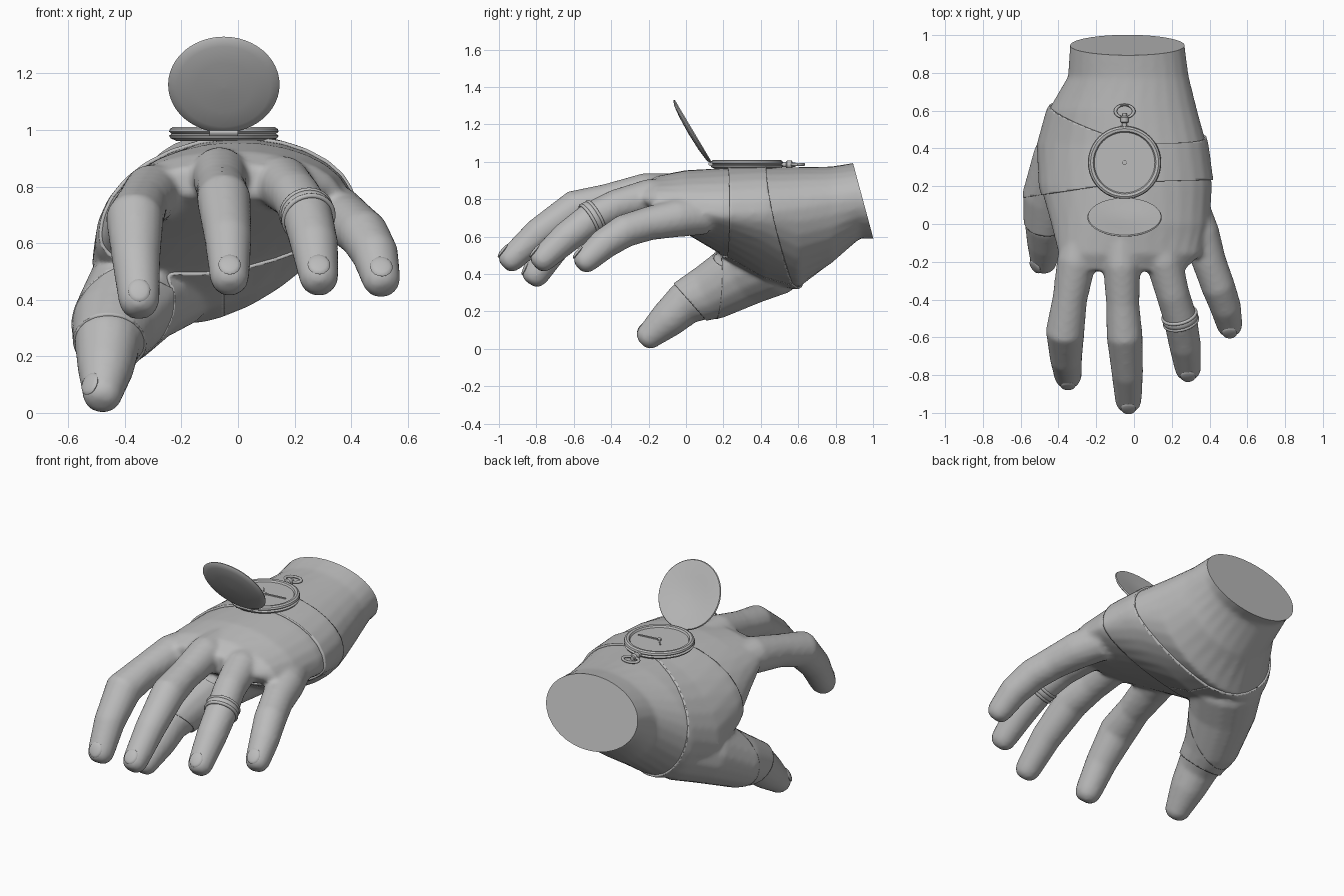
import bpy, bmesh, math
from mathutils import Vector, Matrix

if "Cube" in bpy.data.objects:
    bpy.data.objects.remove(bpy.data.objects["Cube"])

grey = bpy.data.materials.new("plain_grey")
grey.use_nodes = True
COLOUR = (0.5, 0.5, 0.5, 1)
grey.diffuse_color = COLOUR
grey.node_tree.nodes["Principled BSDF"].inputs["Base Color"].default_value = COLOUR


def make(name, bm, angle=40):
    """Turn a bmesh into a smooth-shaded object."""
    mesh = bpy.data.meshes.new(name)
    bm.to_mesh(mesh)
    bm.free()
    obj = bpy.data.objects.new(name, mesh)
    bpy.context.scene.collection.objects.link(obj)
    finish(mesh, angle)
    return obj


def finish(mesh, angle):
    mesh.materials.clear()
    mesh.materials.append(grey)
    for p in mesh.polygons:
        p.use_smooth = True
    mesh.set_sharp_from_angle(angle=math.radians(angle))


def loft(bm, rings, closed=False):
    """Skin a row of point rings; cap the ends unless closed."""
    rows = [[bm.verts.new(p) for p in ring] for ring in rings]
    n = len(rows[0])
    pairs = list(zip(rows, rows[1:])) + ([(rows[-1], rows[0])] if closed else [])
    for a, b in pairs:
        for i in range(n):
            j = (i + 1) % n
            bm.faces.new((a[i], a[j], b[j], b[i]))
    if not closed:
        bm.faces.new(rows[0][::-1])
        bm.faces.new(rows[-1])
    bmesh.ops.recalc_face_normals(bm, faces=bm.faces[:])


def frame(t):
    t = t.normalized()
    up = t.cross(Vector((1, 0, 0))).normalized()
    return up.cross(t), up


def circle(c, t, r, n=16):
    side, up = frame(t)
    return [c + r * (math.cos(a) * side + math.sin(a) * up)
            for a in (math.tau * i / n for i in range(n))]


def tube(bm, path):
    """Tapered tube with a blunt rounded tip."""
    pts = [Vector(p[:3]) for p in path]
    rad = [p[3] for p in path]
    rings = []
    for i, (c, r) in enumerate(zip(pts, rad)):
        t = pts[min(i + 1, len(pts) - 1)] - pts[max(i - 1, 0)]
        rings.append(circle(c, t, r))
    t.normalize()
    for a in (0.5, 0.95, 1.3):
        rings.append(circle(c + t * r * 0.95 * math.sin(a), t, r * math.cos(a) ** 0.7))
    loft(bm, rings)


def lathe(name, profile, matrix=Matrix(), n=48):
    """Spin an (r, z) profile about z."""
    bm = bmesh.new()
    rows = [[(max(r, 0.0005) * math.cos(a), max(r, 0.0005) * math.sin(a), z)
             for a in (math.tau * i / n for i in range(n))] for r, z in profile]
    loft(bm, rows)
    bm.transform(matrix)
    return make(name, bm, 30)


def torus(name, R, r, matrix, flat=1.0, n=32, m=10):
    bm = bmesh.new()
    rows = []
    for i in range(n):
        a = math.tau * i / n
        rows.append([((R + r * math.cos(b)) * math.cos(a), (R + r * math.cos(b)) * math.sin(a),
                      r * flat * math.sin(b)) for b in (math.tau * k / m for k in range(m))])
    loft(bm, rows, True)
    bm.transform(matrix)
    return make(name, bm)


def align(co, z_axis, y_hint):
    z = Vector(z_axis).normalized()
    x = Vector(y_hint).cross(z).normalized()
    m = Matrix((x, z.cross(x), z)).transposed().to_4x4()
    return Matrix.Translation(co) @ m


# Finger paths: x, y, z, radius from knuckle to tip
digits = {
    "index": [(-.25, 0, .78, .1), (-.305, -.2, .775, .104), (-.34, -.4, .735, .092),
              (-.365, -.57, .685, .103), (-.36, -.71, .54, .086), (-.35, -.8, .405, .074)],
    "middle": [(-.07, 0, .84, .1), (-.065, -.22, .84, .1), (-.06, -.42, .795, .088),
               (-.05, -.59, .755, .096), (-.035, -.79, .615, .084), (-.03, -.93, .485, .071)],
    "ring": [(.11, 0, .82, .1), (.16, -.2, .81, .098), (.205, -.37, .765, .089),
             (.245, -.5, .7, .09), (.27, -.64, .595, .085), (.285, -.76, .485, .071)],
    "little": [(.29, .1, .715, .105), (.35, -.05, .7, .103), (.398, -.2, .67, .091),
               (.445, -.33, .63, .09), (.485, -.44, .56, .083), (.505, -.53, .478, .07)],
    "thumb": [(-.2, .6, .56, .15), (-.27, .46, .48, .19), (-.36, .32, .415, .175),
              (-.44, .13, .305, .145), (-.462, -.01, .24, .116), (-.468, -.1, .155, .1),
              (-.478, -.19, .075, .074)],
}

# Palm and wrist sections: y, centre x, half width, centre z, rise, drop, slope
sections = [(1.15, -.035, .3, .8, .22, .21, 0), (.93, -.035, .305, .8, .2, .21, 0),
            (.78, -.03, .32, .76, .215, .3, .08), (.6, -.06, .395, .68, .29, .34, .24),
            (.42, -.06, .445, .63, .335, .24, .3), (.2, -.04, .455, .66, .305, .14, .17),
            (0, -.02, .42, .72, .235, .1, .06), (-.16, -.02, .38, .775, .15, .07, 0),
            (-.25, -.03, .29, .81, .065, .05, 0)]

bm = bmesh.new()
rings = []
for y, cx, w, cz, up, down, slope in sections:
    ring = []
    for i in range(28):
        a = math.tau * i / 28
        dx, s = w * math.cos(a), math.sin(a)
        lean = slope * dx * (0.75 - 0.35 * s)
        ring.append((cx + dx, y, cz + s * (up if s > 0 else down) + lean))
    rings.append(ring)
loft(bm, rings)
for path in digits.values():
    tube(bm, path)

# Fuse the hand into one skin, then cut the wrist flat
hand = make("hand", bm)
remesh = hand.modifiers.new("fuse", "REMESH")
remesh.mode = "VOXEL"
remesh.voxel_size = 0.014
soft = hand.modifiers.new("soften", "SMOOTH")
soft.factor, soft.iterations = 0.5, 5
bpy.context.view_layer.update()
fused = bpy.data.meshes.new_from_object(hand.evaluated_get(bpy.context.evaluated_depsgraph_get()))
hand.modifiers.clear()
bm = bmesh.new()
bm.from_mesh(fused)


def cut(bm, co, no):
    geom = bm.verts[:] + bm.edges[:] + bm.faces[:]
    return bmesh.ops.bisect_plane(bm, geom=geom, plane_co=co, plane_no=no, clear_outer=True)


res = cut(bm, (0, .945, .8), (0, 1, .27))
bmesh.ops.edgeloop_fill(bm, edges=[e for e in res["geom_cut"] if isinstance(e, bmesh.types.BMEdge)])
bm.to_mesh(fused)
bm.free()
hand.data = fused
finish(fused, 45)


# Leather pieces lifted off the skin
def wrap(name, lift, planes):
    bm = bmesh.new()
    bm.from_mesh(fused)
    bm.normal_update()
    for v, n in [(v, v.normal.copy()) for v in bm.verts]:
        v.co += n * lift
    for co, no in planes:
        cut(bm, co, no)
    obj = make(name, bm)
    solid = obj.modifiers.new("thickness", "SOLIDIFY")
    solid.thickness, solid.offset = 0.016, -1


seam = (-.05, .44, .97)
wrap("left_strap", .011, [((-.05, .22, 0), (.03, -1, 0)), (seam, (.06, 1, .2)), (seam, (-1, 0, 0))])
wrap("right_strap", .011, [((-.05, .22, 0), (.15, -1, 0)), (seam, (.3, 1, .2)), (seam, (1, 0, 0))])
wrap("thumb_sleeve", .008, [((-.35, 0, .5), (.5, 0, 1)), ((-.47, .03, .24), (0, -.75, -.66)),
                            ((-.18, 0, 0), (1, 0, 0)), ((0, .33, 0), (0, 1, 0))])

# Nails
for name, path in digits.items():
    a, b = Vector(path[-2][:3]), Vector(path[-1][:3])
    t = (b - a).normalized()
    up = frame(t)[1]
    if name == "thumb":
        up = (up + Vector((-1, 0, 0))).normalized()
    bm = bmesh.new()
    bmesh.ops.create_uvsphere(bm, u_segments=16, v_segments=8, radius=1)
    bm.transform(align(b + t * .008 + up * path[-1][3] * .86, up + t * .15, t)
                 @ Matrix.Diagonal((.04, .045, .012, 1)))
    make(name + "_nail", bm)

# Finger ring: band with two raised rims
axis = Vector((.22, -.85, -.5))
for name, off, R in (("ring_band", 0, .087), ("ring_front_rim", .02, .089), ("ring_rear_rim", -.02, .089)):
    torus(name, R, .009, align(Vector((.245, -.5, .7)) + axis * off, axis, (0, 0, 1)), 2 if off == 0 else 1)

# Pocket watch case and dial
centre = Vector((-.05, .325, 0))
lathe("watch_case", [(0, .96), (.165, .96), (.188, .97), (.194, .98), (.184, .986), (.194, .994),
                     (.19, 1.004), (.18, 1.01), (.166, 1.008), (.16, .998), (0, .998)],
      Matrix.Translation(centre))
for name, angle, length in (("hour_hand", 0.7, .07), ("minute_hand", -1.45, .13)):
    bm = bmesh.new()
    bmesh.ops.create_cube(bm, size=1)
    bm.transform(Matrix.Translation(centre + Vector((0, 0, 1.002))) @ Matrix.Rotation(angle, 4, "Z")
                 @ Matrix.Translation((0, length / 2, 0)) @ Matrix.Diagonal((.008, length, .006, 1)))
    make(name, bm)
lathe("dial_pin", [(.012, .996), (.012, 1.007), (0, 1.007)], Matrix.Translation(centre), 12)

# Open lid, leaning forward from its hinge
lid = align((-.05, .035, 1.16), (0, -.86, -.51), (0, -.51, .86))
lathe("watch_lid", [(0, .008), (.1, .005), (.18, -.006), (.193, -.006), (.197, 0), (.19, .006),
                    (.165, .014), (.1, .021), (0, .024)], lid)
lathe("lid_hinge", [(.012, -.05), (.012, .05)], align((-.05, .132, .99), (1, 0, 0), (0, 0, 1)), 12)

# Winding crown and bow
lathe("watch_crown", [(.014, 0), (.014, .03), (.022, .035), (.022, .06), (.012, .066), (.012, .08)],
      align((-.05, .505, .985), (0, 1, 0), (0, 0, 1)), 16)
torus("watch_bow", .042, .008, Matrix.Translation((-.05, .597, .985)) @ Matrix.Diagonal((1.15, .8, 1, 1)))
